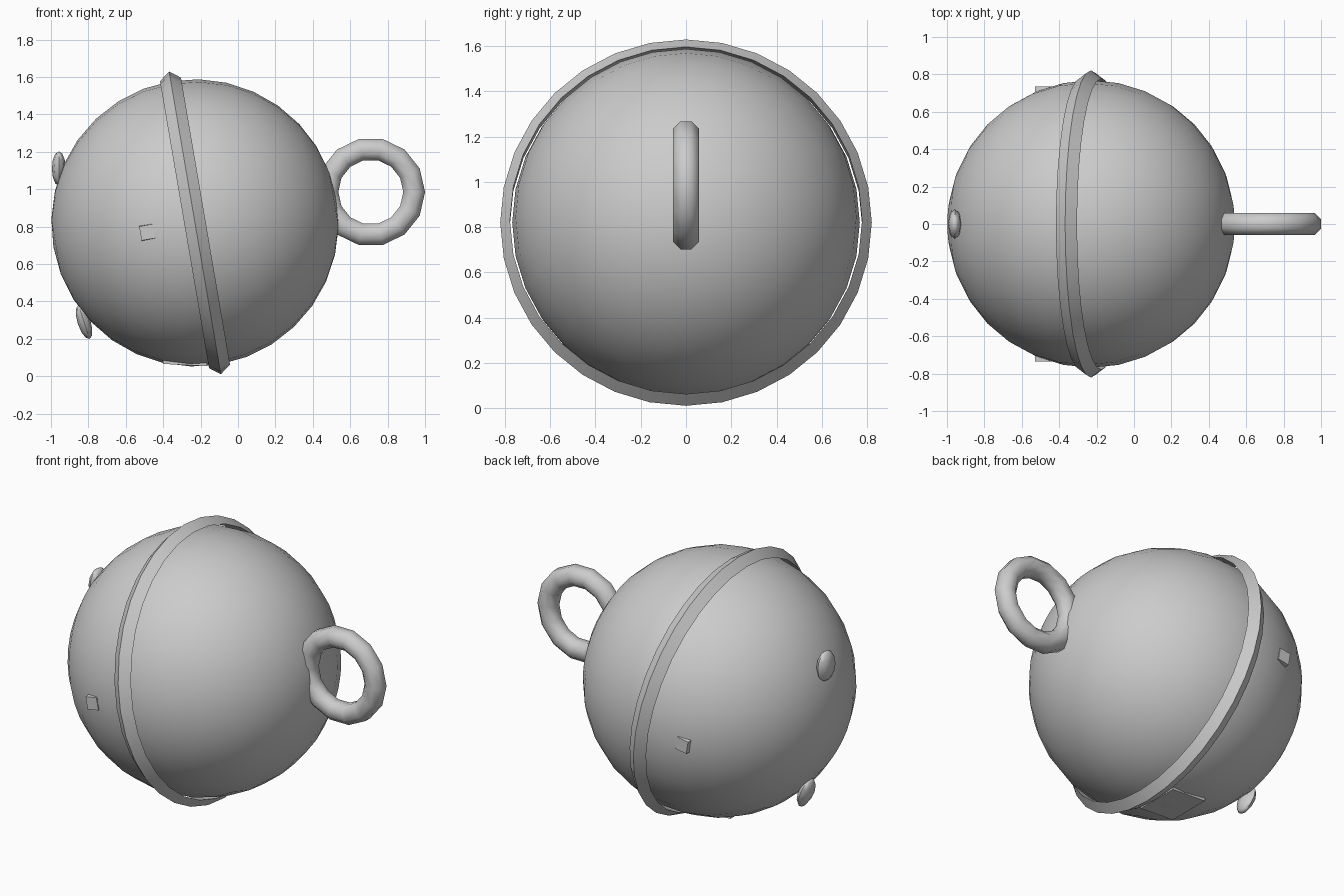
import bpy, bmesh, math
from mathutils import Matrix, Vector

if "Cube" in bpy.data.objects:
    bpy.data.objects.remove(bpy.data.objects["Cube"])

grey = bpy.data.materials.new("grey")
grey.diffuse_color = (0.6, 0.6, 0.6, 1)
grey.use_nodes = True
grey.node_tree.nodes["Principled BSDF"].inputs["Base Color"].default_value = grey.diffuse_color

CENTRE = Vector((-0.23, 0, 0.82))
TILT = math.radians(-9.7)          # tilts the x axis upwards


def add_object(name, bm, matrix, smooth=None):
    """Turn a bmesh into a placed object with the grey material."""
    bmesh.ops.transform(bm, matrix=matrix, verts=bm.verts)
    bmesh.ops.recalc_face_normals(bm, faces=bm.faces)
    mesh = bpy.data.meshes.new(name)
    bm.to_mesh(mesh)
    bm.free()
    mesh.materials.append(grey)
    obj = bpy.data.objects.new(name, mesh)
    bpy.context.collection.objects.link(obj)
    if smooth:
        bpy.ops.object.select_all(action='DESELECT')
        obj.select_set(True)
        bpy.context.view_layer.objects.active = obj
        bpy.ops.object.shade_smooth_by_angle(angle=math.radians(smooth))
    return obj


def lathe(profile, steps):
    """Spin a closed (radius, height) profile about z."""
    bm = bmesh.new()
    rings = []
    for i in range(steps):
        a = 2 * math.pi * i / steps
        rings.append([bm.verts.new((r * math.cos(a), r * math.sin(a), h)) for r, h in profile])
    n = len(profile)
    for i in range(steps):
        a, b = rings[i], rings[(i + 1) % steps]
        for j in range(n):
            k = (j + 1) % n
            bm.faces.new((a[j], b[j], b[k], a[k]))
    return bm


def sphere(segments, rings):
    bm = bmesh.new()
    bmesh.ops.create_uvsphere(bm, u_segments=segments, v_segments=rings, radius=1)
    return bm


def place(pos, tilt=0, scale=(1, 1, 1)):
    return (Matrix.Translation(pos) @ Matrix.Rotation(tilt, 4, 'Y')
            @ Matrix.Diagonal((*scale, 1)))


# Round body, its poles along the tilted axis
add_object("body", sphere(32, 16),
           place(CENTRE, TILT + math.pi / 2, (0.768, 0.768, 0.768)), 40)

# Tilted band with a wedge-shaped section
band = [(0.778, -0.057), (0.821, 0), (0.778, 0.057)]
add_object("band", lathe(band, 32), place(CENTRE, TILT + math.pi / 2), 30)

# Hanging loop
loop = [(0.232 + 0.063 * math.cos(math.radians(22.5 + 45 * i)),
         0.063 * math.sin(math.radians(22.5 + 45 * i))) for i in range(8)]
add_object("loop", lathe(loop, 14),
           Matrix.Translation((0.71, 0, 0.985)) @ Matrix.Rotation(math.pi / 2, 4, 'X'), 60)

# Two flattened studs on the left
add_object("upper_stud", sphere(8, 6), place((-0.958, 0, 1.11), 0, (0.037, 0.08, 0.092)), 60)
add_object("lower_stud", sphere(8, 6),
           place((-0.823, 0, 0.29), math.radians(-18), (0.035, 0.07, 0.095)), 60)

# Small side pegs, mirrored front to back
for side, label in ((-1, "front"), (1, "back")):
    bm = bmesh.new()
    bmesh.ops.create_cube(bm, size=1)
    for v in bm.verts:              # outer end narrows slightly
        if v.co.y * side > 0:
            v.co.z *= 0.85
    add_object(label + "_peg", bm,
               place((-0.485, side * 0.69, 0.77), math.radians(-10), (0.075, 0.09, 0.09)))

# Flat plate under the body
bm = bmesh.new()
bmesh.ops.create_cube(bm, size=1)
add_object("bottom_plate", bm,
           place((-0.283, 0, 0.085), math.radians(3), (0.235, 0.28, 0.05)))
